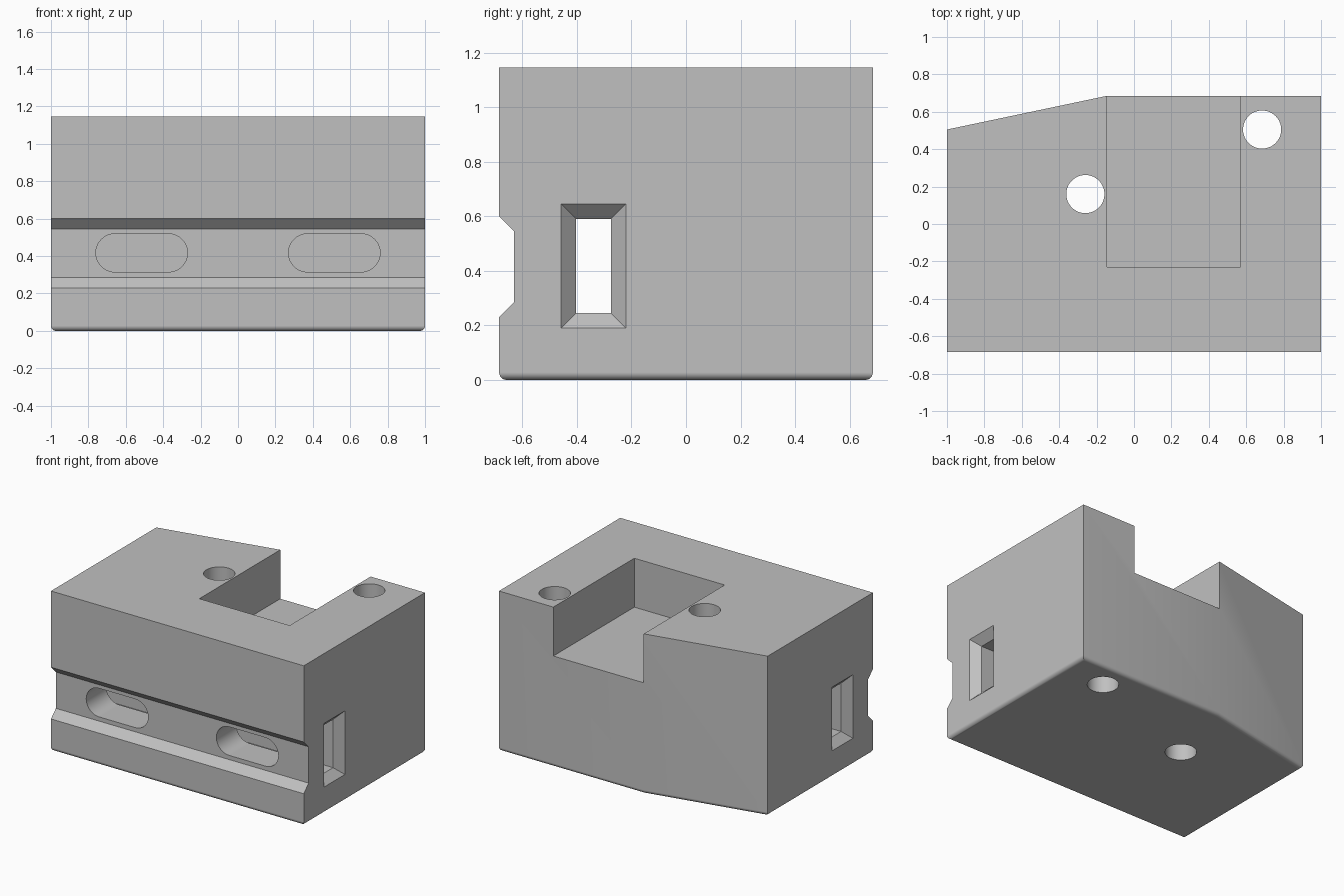
import bpy, bmesh, math
from mathutils import Vector

cube = bpy.data.objects.get("Cube")
if cube:
    bpy.data.objects.remove(cube, do_unlink=True)

grey = bpy.data.materials.new("light_grey")
grey.use_nodes = True
grey.diffuse_color = (0.53, 0.53, 0.53, 1)
grey.node_tree.nodes["Principled BSDF"].inputs["Base Color"].default_value = grey.diffuse_color


def make_object(name, bm):
    bmesh.ops.recalc_face_normals(bm, faces=bm.faces)
    mesh = bpy.data.meshes.new(name)
    bm.to_mesh(mesh)
    bm.free()
    mesh.materials.append(grey)
    obj = bpy.data.objects.new(name, mesh)
    bpy.context.collection.objects.link(obj)
    return obj


def extrude_profile(points, direction):
    """Closed prism from a planar outline."""
    bm = bmesh.new()
    face = bm.faces.new([bm.verts.new(p) for p in points])
    moved = bmesh.ops.extrude_face_region(bm, geom=[face], use_keep_orig=True)["geom"]
    bmesh.ops.translate(bm, vec=Vector(direction),
                        verts=[v for v in moved if isinstance(v, bmesh.types.BMVert)])
    return bm


def arc(cx, cy, r, start, end, steps):
    return [(cx + r * math.cos(start + (end - start) * i / steps),
             cy + r * math.sin(start + (end - start) * i / steps)) for i in range(steps + 1)]


# Block with one angled back corner and a rounded bottom rim
W, D, H = 1.0, 0.685, 1.145
outline = [(-W, -D), (W, -D), (W, D), (-0.145, D), (-W, 0.505)]
bm = extrude_profile([(x, y, 0) for x, y in outline], (0, 0, H))
rim = [e for e in bm.edges if all(v.co.z < 0.001 for v in e.verts)]
bmesh.ops.bevel(bm, geom=rim, offset=0.028, segments=6, profile=0.5, affect='EDGES')
block = make_object("block", bm)

cutters = []

# Long groove across the front
groove = [(-D - 0.1, 0.7), (-0.63, 0.545), (-0.63, 0.285), (-D - 0.1, 0.13)]
groove[0] = (-D - 0.1, 0.545 + D + 0.1 - 0.63)
groove[3] = (-D - 0.1, 0.285 - (D + 0.1 - 0.63))
cutters.append(make_object("groove_cutter",
               extrude_profile([(-1.1, y, z) for y, z in groove], (2.2, 0, 0))))

# Open pocket in the top
pocket = [(-0.145, -0.23), (0.57, -0.23), (0.57, 0.8), (-0.145, 0.8)]
cutters.append(make_object("pocket_cutter",
               extrude_profile([(x, y, 0.795) for x, y in pocket], (0, 0, 0.6))))

# Vertical round holes
for x, y in [(-0.26, 0.16), (0.685, 0.505)]:
    circle = arc(x, y, 0.102, 0, math.tau, 48)[:-1]
    cutters.append(make_object("hole_cutter",
                   extrude_profile([(a, b, -0.1) for a, b in circle], (0, 0, 1.4))))

# Side to side channel, flared at both ends
bm = bmesh.new()
rings = []
for x, grow in [(-1.1, 0.155), (-0.945, 0), (0.945, 0), (1.1, 0.155)]:
    y0, y1, z0, z1 = -0.403 - grow, -0.275 + grow, 0.245 - grow, 0.59 + grow
    rings.append([bm.verts.new((x, y, z)) for y, z in [(y0, z0), (y1, z0), (y1, z1), (y0, z1)]])
for a, b in zip(rings, rings[1:]):
    for i in range(4):
        j = (i + 1) % 4
        bm.faces.new((a[i], a[j], b[j], b[i]))
bm.faces.new(rings[0])
bm.faces.new(rings[-1])
cutters.append(make_object("channel_cutter", bm))

# Round-ended front slots that open into the channel
for side in (-1, 1):
    r, inner, outer = 0.102, 0.372, 0.658
    xs = sorted((side * inner, side * outer))
    slot = (arc(xs[1], 0.417, r, -math.pi / 2, math.pi / 2, 24)
            + arc(xs[0], 0.417, r, math.pi / 2, 3 * math.pi / 2, 24))
    cutters.append(make_object("slot_cutter",
                   extrude_profile([(x, -0.8, z) for x, z in slot], (0, 0.46, 0))))

# Carve the block, then drop the cutters
bpy.context.view_layer.objects.active = block
for cutter in cutters:
    cutter.hide_render = True
    mod = block.modifiers.new("carve", 'BOOLEAN')
    mod.operation = 'DIFFERENCE'
    mod.solver = 'EXACT'
    mod.object = cutter
    bpy.ops.object.modifier_apply(modifier=mod.name)
for cutter in cutters:
    bpy.data.objects.remove(cutter, do_unlink=True)

# Smooth the curved walls and keep the edges sharp
bpy.ops.object.select_all(action='DESELECT')
block.select_set(True)
bpy.ops.object.shade_smooth_by_angle(angle=math.radians(30))
weighted = block.modifiers.new("even_shading", 'WEIGHTED_NORMAL')
weighted.keep_sharp = True
